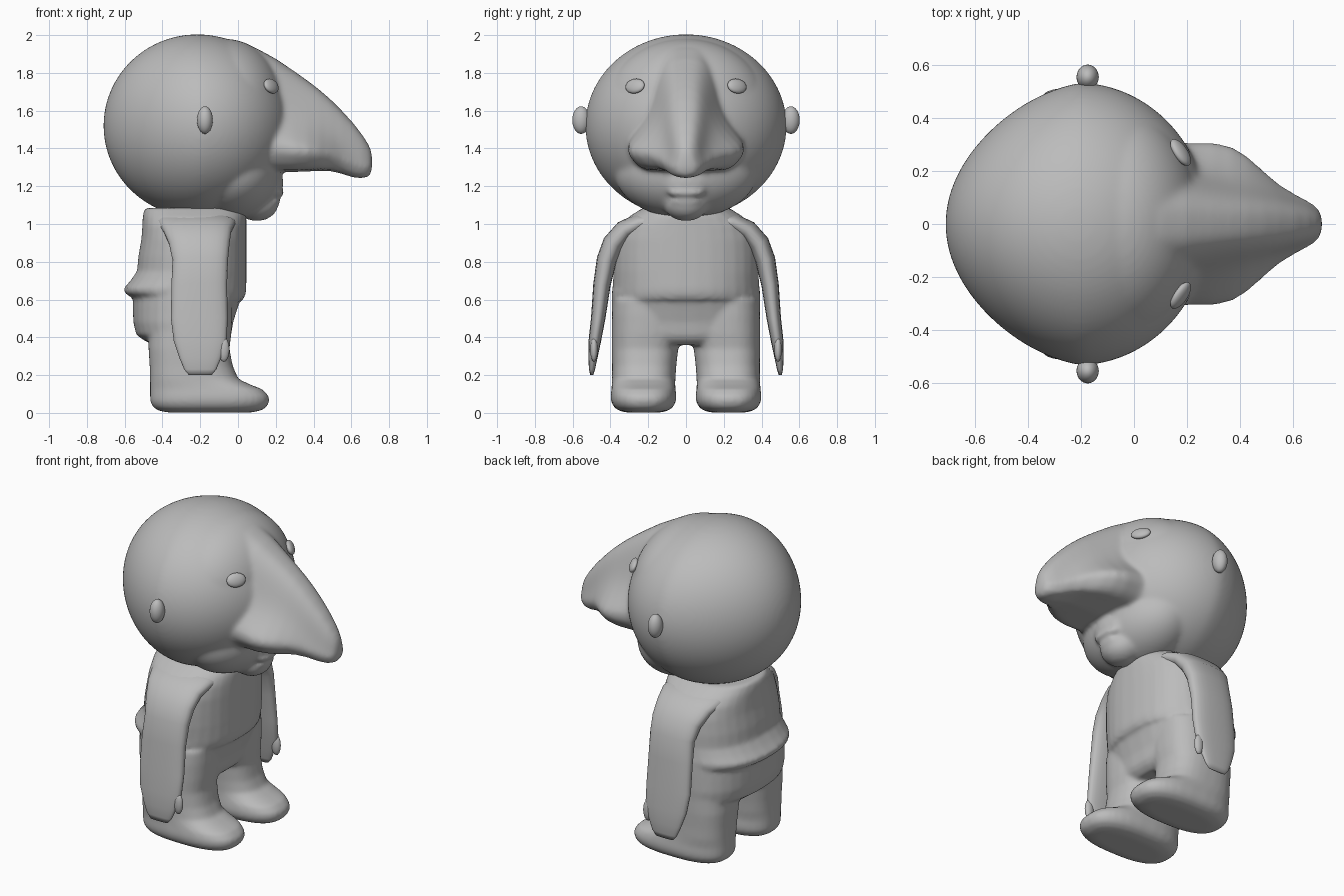
import bpy, bmesh, math
from mathutils import Vector, Matrix

clay = bpy.data.materials.new("grey clay")
clay.diffuse_color = (0.5, 0.5, 0.5, 1)


def sgnpow(v, p):
    return math.copysign(abs(v) ** p, v)


def loft(bm, rings):
    """Skin a list of closed rings and cap both ends."""
    rows = [[bm.verts.new(p) for p in r] for r in rings]
    n = len(rows[0])
    for a, b in zip(rows, rows[1:]):
        for i in range(n):
            bm.faces.new((a[i], a[(i + 1) % n], b[(i + 1) % n], b[i]))
    bm.faces.new(rows[0])
    bm.faces.new(rows[-1])
    bmesh.ops.recalc_face_normals(bm, faces=bm.faces)


def slab(z, x0, x1, yc, hy, e=2.3, n=32):
    """Level rounded ring; a higher e is squarer."""
    out = []
    for i in range(n):
        t = 2 * math.pi * (i + 0.5) / n
        out.append(Vector(((x0 + x1) / 2 + (x1 - x0) / 2 * sgnpow(math.cos(t), 2 / e),
                           yc + hy * sgnpow(math.sin(t), 2 / e), z)))
    return out


def ball(bm, c, r, rot=None, seg=32):
    m = Matrix.Translation(c) @ (rot or Matrix()) @ Matrix.Diagonal((*r, 1))
    return bmesh.ops.create_uvsphere(bm, u_segments=seg, v_segments=seg // 2, radius=1, matrix=m)["verts"]


def finish(name, bm, fuse=0, soften=0):
    """Make the object; optionally fuse its shells into one soft skin."""
    me = bpy.data.meshes.new(name)
    bm.to_mesh(me)
    bm.free()
    me.materials.append(clay)
    for p in me.polygons:
        p.use_smooth = True
    ob = bpy.data.objects.new(name, me)
    bpy.context.collection.objects.link(ob)
    if fuse:
        rm = ob.modifiers.new("fuse", 'REMESH')
        rm.mode = 'VOXEL'
        rm.voxel_size = fuse
        rm.use_smooth_shade = True
        sm = ob.modifiers.new("soften", 'SMOOTH')
        sm.factor = 0.5
        sm.iterations = soften
    return ob


# Head: skull narrowing to the back, forehead, face, lips and chin
bm = bmesh.new()
for v in ball(bm, (-0.215, 0, 1.52), (0.497, 0.534, 0.484), seg=96):
    v.co.y *= 1 - 0.36 * max(0, -0.2 - v.co.x)
ball(bm, (-0.07, 0, 1.61), (0.325, 0.44, 0.37), seg=64)
ball(bm, (-0.03, 0, 1.28), (0.258, 0.38, 0.25), seg=64)
ball(bm, (0.10, 0, 1.11), (0.115, 0.12, 0.095))
ball(bm, (0.14, 0, 1.22), (0.10, 0.15, 0.10))
ball(bm, (0.205, 0, 1.165), (0.04, 0.10, 0.024))
ball(bm, (0.19, 0, 1.12), (0.035, 0.08, 0.024))

# Nose: bell-shaped sections along x (x, bottom, top, ridge half width, wing half width)
nose = [(-0.1, 1.40, 1.93, 0.22, 0.28), (0.0, 1.32, 1.955, 0.20, 0.32),
        (0.1, 1.285, 1.93, 0.185, 0.325), (0.2, 1.275, 1.875, 0.165, 0.33),
        (0.3, 1.275, 1.808, 0.14, 0.332), (0.37, 1.278, 1.758, 0.125, 0.315),
        (0.43, 1.28, 1.712, 0.115, 0.275), (0.49, 1.28, 1.66, 0.105, 0.215),
        (0.55, 1.265, 1.60, 0.095, 0.16), (0.61, 1.245, 1.535, 0.08, 0.12),
        (0.66, 1.24, 1.47, 0.065, 0.092), (0.695, 1.25, 1.415, 0.045, 0.067),
        (0.71, 1.285, 1.37, 0.025, 0.035)]
rings = []
for x, zb, zt, wr, ww in nose:
    ring = []
    for i in range(48):
        t = 2 * math.pi * i / 48
        u = (1 + math.sin(t)) / 2
        w = wr + (ww - wr) / (1 + (u / 0.42) ** 4)
        end = abs(math.cos(t)) ** (0.7 if u > 0.5 else 0.22)
        # the wing underside arches up a little beside the tip
        lift = 0.04 * max(0, 1 - u * 3) * min(1, abs(math.cos(t)) * 2) if x > 0.15 else 0
        ring.append(Vector((x, math.copysign(w * end, math.cos(t)), zb + lift + (zt - zb) * u)))
    rings.append(ring)
loft(bm, rings)
finish("head", bm, 0.0125, 12)

# Eyes and ears
for s, side in ((-1, "right"), (1, "left")):
    bm = bmesh.new()
    n = Vector((0.75, s * 0.50, 0.42)).normalized()
    ball(bm, (0.176, s * 0.27, 1.73), (0.058, 0.042, 0.022), n.to_track_quat('Z', 'Y').to_matrix().to_4x4())
    finish(side + " eye", bm)
    bm = bmesh.new()
    ball(bm, (-0.175, s * 0.555, 1.55), (0.042, 0.047, 0.073))
    finish(side + " ear", bm)

# Body: shirt flaring over the back waist, trouser seat and legs running into shoes
bm = bmesh.new()
loft(bm, [slab(z, a, b, 0, h) for z, a, b, h in (
    (0.60, -0.54, 0.03, 0.375), (0.632, -0.60, 0.042, 0.388), (0.66, -0.605, 0.045, 0.39),
    (0.70, -0.57, 0.045, 0.387), (0.75, -0.535, 0.045, 0.385), (0.83, -0.528, 0.045, 0.385),
    (0.92, -0.512, 0.045, 0.38), (0.99, -0.507, 0.045, 0.355), (1.04, -0.505, 0.045, 0.30),
    (1.085, -0.495, 0.035, 0.23))])
loft(bm, [slab(z, a, b, 0, h) for z, a, b, h in (
    (0.36, -0.45, -0.08, 0.35), (0.385, -0.50, -0.05, 0.375), (0.415, -0.54, -0.035, 0.39),
    (0.48, -0.555, -0.025, 0.394), (0.56, -0.557, 0.0, 0.394), (0.645, -0.557, 0.03, 0.394))])
for s in (-1, 1):
    loft(bm, [slab(z, a, b, s * yc, h, 2.6) for z, a, b, yc, h in (
        (0.002, -0.37, 0.07, 0.225, 0.09), (0.012, -0.42, 0.12, 0.225, 0.13),
        (0.03, -0.45, 0.152, 0.225, 0.157), (0.06, -0.465, 0.166, 0.225, 0.172),
        (0.09, -0.466, 0.163, 0.225, 0.174),
        (0.125, -0.466, 0.13, 0.225, 0.17), (0.15, -0.466, 0.065, 0.225, 0.168),
        (0.18, -0.466, 0.002, 0.224, 0.168), (0.25, -0.468, -0.028, 0.221, 0.17),
        (0.34, -0.474, -0.045, 0.217, 0.176), (0.42, -0.474, -0.035, 0.205, 0.188),
        (0.52, -0.475, -0.03, 0.20, 0.192), (0.60, -0.475, -0.03, 0.20, 0.185))])
finish("body", bm, 0.0125, 6)

for s, side in ((-1, "right"), (1, "left")):
    # Flat hanging arm with thumb: y, z, x centre, half width, half thickness
    path = [(0.14, 1.012, -0.22, 0.22, 0.05), (0.25, 1.003, -0.22, 0.205, 0.052),
            (0.325, 0.965, -0.215, 0.18, 0.056), (0.385, 0.895, -0.205, 0.16, 0.058),
            (0.42, 0.81, -0.20, 0.147, 0.053),
            (0.445, 0.68, -0.205, 0.147, 0.046), (0.465, 0.50, -0.205, 0.15, 0.038),
            (0.483, 0.38, -0.20, 0.14, 0.033), (0.493, 0.29, -0.20, 0.11, 0.024),
            (0.498, 0.23, -0.20, 0.085, 0.016), (0.499, 0.20, -0.20, 0.06, 0.008)]
    rings = []
    for k, (y, z, xc, hx, t) in enumerate(path):
        p, q = path[max(k - 1, 0)], path[min(k + 1, len(path) - 1)]
        d = Vector((q[0] - p[0], q[1] - p[1])).normalized()
        ring = []
        for i in range(24):
            a = 2 * math.pi * i / 24
            o = t * sgnpow(math.sin(a), 0.8)
            ring.append(Vector((xc + hx * sgnpow(math.cos(a), 0.8), s * (y - d.y * o), z + d.x * o)))
        rings.append(ring)
    bm = bmesh.new()
    loft(bm, rings)
    ball(bm, (-0.075, s * 0.487, 0.335), (0.03, 0.02, 0.065), seg=16)
    finish(side + " arm", bm)
